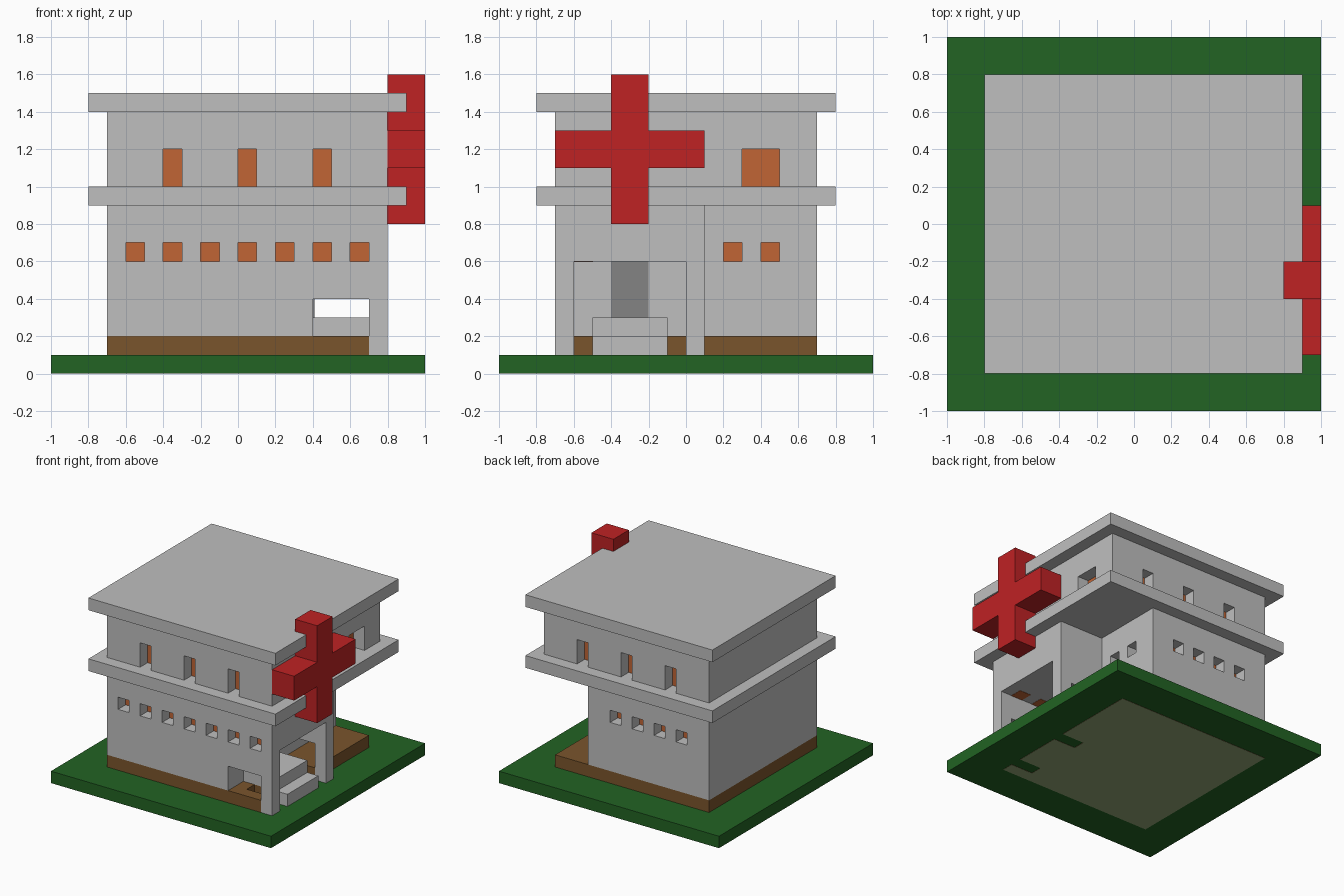
import bpy, bmesh

cube = bpy.data.objects.get("Cube")
if cube:
    bpy.data.objects.remove(cube, do_unlink=True)


def material(name, rgb):
    lin = [(c / 255 / 12.92) if c < 11 else ((c / 255 + 0.055) / 1.055) ** 2.4 for c in rgb]
    m = bpy.data.materials.new(name)
    m.use_nodes = True
    m.diffuse_color = (*lin, 1)
    m.node_tree.nodes["Principled BSDF"].inputs["Base Color"].default_value = (*lin, 1)
    return m


GREY = material("wall grey", (191, 191, 191))
DARK = material("door grey", (132, 132, 132))
GREEN = material("grass green", (34, 99, 35))
BROWN = material("earth brown", (122, 85, 44))
ORANGE = material("window orange", (193, 101, 53))
RED = material("cross red", (191, 34, 36))
OLIVE = material("underside olive", (148, 166, 118))


def finish(name, bm, mats):
    bmesh.ops.recalc_face_normals(bm, faces=bm.faces[:])
    mesh = bpy.data.meshes.new(name)
    bm.to_mesh(mesh)
    bm.free()
    for m in mats:
        mesh.materials.append(m)
    ob = bpy.data.objects.new(name, mesh)
    bpy.context.scene.collection.objects.link(ob)
    return ob


def boxes(name, mat, *ranges, grow=0.0):
    """Boxes given as (x0, x1, y0, y1, z0, z1)."""
    bm = bmesh.new()
    for r in ranges:
        vs = bmesh.ops.create_cube(bm, size=1)["verts"]
        for v in vs:
            for i in range(3):
                lo, hi = r[2 * i] - grow, r[2 * i + 1] + grow
                v.co[i] = lo if v.co[i] < 0 else hi
    return finish(name, bm, [mat])


def prism(name, mats, outline, axis, lo, hi):
    """Extrude a 2D outline along the x or z axis."""
    put = (lambda a, b, c: (c, a, b)) if axis == "x" else (lambda a, b, c: (a, b, c))
    bm = bmesh.new()
    face = bm.faces.new([bm.verts.new(put(a, b, lo)) for a, b in outline])
    ext = bmesh.ops.extrude_face_region(bm, geom=[face])["geom"]
    d = put(0, 0, hi - lo)
    bmesh.ops.translate(bm, vec=d, verts=[g for g in ext if isinstance(g, bmesh.types.BMVert)])
    return finish(name, bm, mats)


def cut(ob, ranges):
    """Cut box-shaped holes, one after another."""
    for r in ranges:
        cutter = boxes("cutter", GREY, r)
        cutter.hide_render = True
        mod = ob.modifiers.new("cut", "BOOLEAN")
        mod.operation, mod.solver, mod.object = "DIFFERENCE", "EXACT", cutter
        bpy.context.view_layer.objects.active = ob
        bpy.ops.object.modifier_apply(modifier=mod.name)
        bpy.data.objects.remove(cutter, do_unlink=True)


# Windows: a recess cut into the wall and an orange pane block behind it
D, OUT = 0.1, 0.05
panes = []


def window(side, wall, a, width, z0, z1):
    s = 1 if side in ("back", "right") else -1
    hole = sorted((wall + s * OUT, wall - s * D))
    pane = sorted((wall - s * D, wall - s * 2 * D))
    span = [a, a + width]
    if side in ("front", "back"):
        panes.append((*span, *pane, z0, z1))
        return (*span, *hole, z0, z1)
    panes.append((*pane, *span, z0, z1))
    return (*hole, *span, z0, z1)


# Ground and earth platform with two notches beside the steps
boxes("ground_slab", GREEN, (-1, 1, -1, 1, 0.002, 0.1))
platform = prism("earth_platform", [BROWN, OLIVE], [
    (-0.7, -0.7), (0.7, -0.7), (0.7, -0.6), (0.5, -0.6), (0.5, -0.5), (0.7, -0.5),
    (0.7, -0.1), (0.5, -0.1), (0.5, 0), (0.7, 0), (0.7, 0.7), (-0.7, 0.7)], "z", 0, 0.2)
for p in platform.data.polygons:
    p.material_index = 1 if p.normal.z < -0.9 else 0

# Ground floor
lower = boxes("lower_storey", GREY, (-0.7, 0.4, -0.7, 0.7, 0.2, 0.9))
cut(lower, [window("front", -0.7, x / 10, 0.1, 0.6, 0.7) for x in (-6, -4, -2, 0, 2)]
    + [window("back", 0.7, x / 10, 0.1, 0.6, 0.7) for x in (-5, -3, -1, 1)]
    + [window("right", 0.4, y / 10, 0.1, 0.6, 0.7) for y in (2, 4)])

# Entrance porch: hall with a wide portal, and a low opening through both side walls
porch = boxes("entrance_porch", GREY, (0.4, 0.8, -0.7, 0.1, 0.2, 0.9))
cut(porch, [(0.3, 0.9, -0.6, 0, 0.1, 0.6), (0.3, 0.7, -0.8, 0.2, 0.1, 0.4)]
    + [window("front", -0.7, x / 10, 0.1, 0.6, 0.7) for x in (4, 6)])
boxes("porch_post_feet", GREY, (0.7, 0.8, -0.7, -0.6, 0.1, 0.2), (0.7, 0.8, 0, 0.1, 0.1, 0.2))
boxes("lower_step", GREY, (0.7, 0.8, -0.5, -0.1, 0.1, 0.2))
boxes("upper_step", GREY, (0.4, 0.7, -0.5, -0.1, 0.2, 0.3))
boxes("door", DARK, (0.4, 0.408, -0.4, -0.2, 0.3, 0.6))

# Upper floor
upper = boxes("upper_storey", GREY, (-0.7, 0.8, -0.7, 0.7, 1.0, 1.4))
cut(upper, [window(side, wall, x / 10, 0.1, 1.0, 1.2)
            for side, wall in (("front", -0.7), ("back", 0.7)) for x in (-4, 0, 4)]
    + [window("right", 0.8, 0.3, 0.2, 1.0, 1.2)])
boxes("window_panes", ORANGE, *panes, grow=0.002)

# Overhanging slabs
for name, z in (("middle_slab", 0.9), ("roof_slab", 1.4)):
    boxes(name, GREY, (-0.8, 0.9, -0.8, 0.8, z, z + 0.1))

# Red cross sign, arms in the y-z plane
cy, cz, t, arm = -0.3, 1.2, 0.1, 0.4
quarter = [(t, arm), (t, t), (arm, t)]
outline = []
for _ in range(4):
    outline += [(cy + a, cz + b) for a, b in quarter]
    quarter = [(b, -a) for a, b in quarter]
prism("cross_sign", [RED], outline, "x", 0.8, 1.0)
